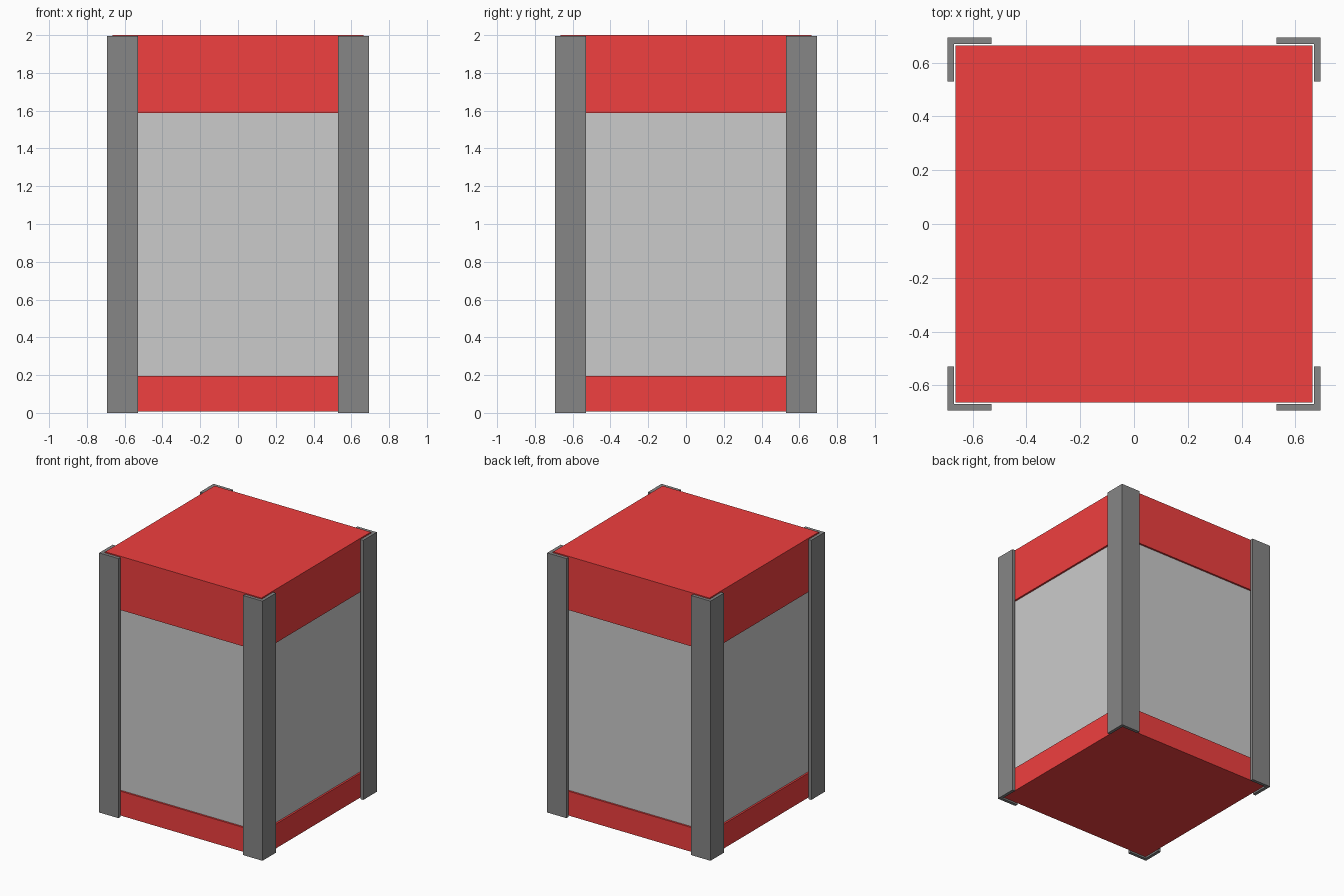
import bpy, bmesh

if "Cube" in bpy.data.objects:
    bpy.data.objects.remove(bpy.data.objects["Cube"])


def material(name, color):
    mat = bpy.data.materials.new(name)
    mat.diffuse_color = color
    mat.use_nodes = True
    mat.node_tree.nodes["Principled BSDF"].inputs["Base Color"].default_value = mat.diffuse_color
    return mat


def prism(name, outline, z0, z1, mat=None):
    """Extrude a flat xy outline from z0 to z1."""
    bm = bmesh.new()
    face = bm.faces.new([bm.verts.new((x, y, z0)) for x, y in outline])
    top = bmesh.ops.extrude_face_region(bm, geom=[face])["geom"]
    bmesh.ops.translate(bm, vec=(0, 0, z1 - z0),
                        verts=[v for v in top if isinstance(v, bmesh.types.BMVert)])
    bmesh.ops.recalc_face_normals(bm, faces=bm.faces)
    mesh = bpy.data.meshes.new(name)
    bm.to_mesh(mesh)
    bm.free()
    obj = bpy.data.objects.new(name, mesh)
    bpy.context.collection.objects.link(obj)
    if mat:
        mesh.materials.append(mat)
    return obj


def square(r):
    return [(-r, -r), (r, -r), (r, r), (-r, r)]


red = material("red", (0.87, 0.05, 0.05, 1))
dark = material("dark_grey", (0.24, 0.24, 0.24, 1))

# Stacked body: red base, grey middle, red lid
prism("base_block", square(0.664), 0.008, 0.195, red)
prism("middle_block", square(0.65), 0.195, 1.587)
prism("lid_block", square(0.664), 1.587, 2.0, red)

# L-shaped corner posts, one at each corner
OUT, IN, END = 0.694, 0.67, 0.53
for sx, side in ((-1, "left"), (1, "right")):
    for sy, end in ((-1, "front"), (1, "back")):
        profile = [(OUT, OUT), (END, OUT), (END, IN), (IN, IN), (IN, END), (OUT, END)]
        prism(f"{end}_{side}_post", [(sx * x, sy * y) for x, y in profile], 0, 1.995, dark)
